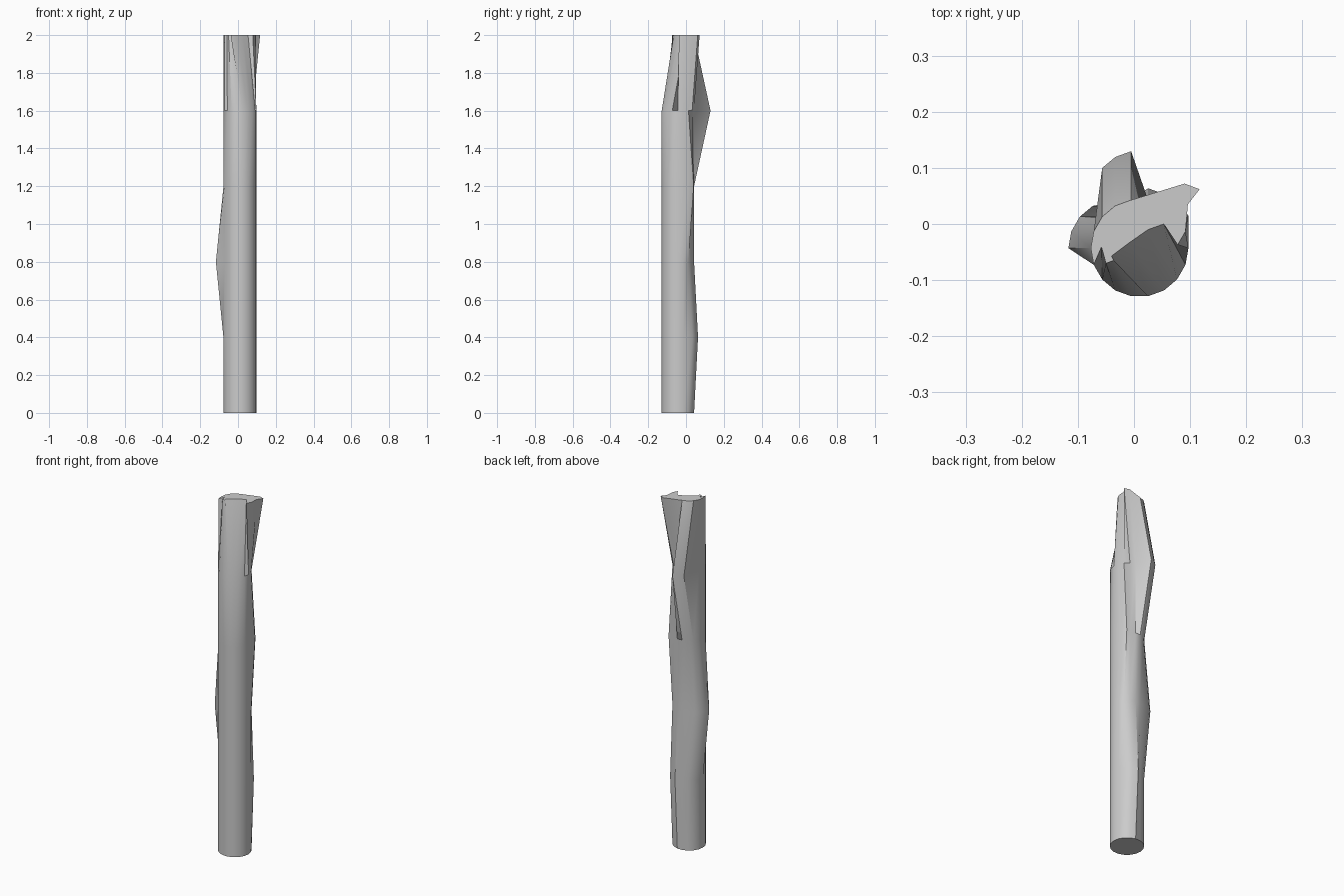
import bpy, bmesh
from math import cos, sin, radians

if "Cube" in bpy.data.objects:
    bpy.data.objects.remove(bpy.data.objects["Cube"])

SIDES, R, CX, CY, STEP = 18, 0.087, 0.01, -0.043, 0.4

# Knots pulled out of the plain trunk: level -> (angles, dx, dy)
knots = {
    1: ((40, 60, 80), 0.0, 0.021),
    2: ((120, 140, 160, 180), -0.04, 0.0),
    3: ((20, 40), 0.005, 0.028),
    4: ((100, 120, 140), 0.0, 0.087),
}

# Split, twisted rim at the top: angle -> x, y
rim = {
    0: (0.078, -0.037), 40: (0.096, 0.035), 60: (0.117, 0.062), 80: (0.09, 0.072),
    220: (-0.058, -0.041), 240: (-0.05, -0.07), 260: (-0.036, -0.065),
    280: (-0.04, -0.057), 300: (-0.008, -0.033),
    320: (0.025, -0.01), 340: (0.053, 0.0),
}

bm = bmesh.new()
rings = []
for level in range(6):
    angles, dx, dy = knots.get(level, ((), 0, 0))
    ring = []
    for i in range(SIDES):
        a = i * 360 // SIDES
        x, y = CX + R * cos(radians(a)), CY + R * sin(radians(a))
        if a in angles:
            x, y = x + dx, y + dy
        if level == 5:
            x, y = rim.get(a, (x, y))
        ring.append(bm.verts.new((x, y, level * STEP)))
    rings.append(ring)

# Bark walls
for lo, hi in zip(rings, rings[1:]):
    for i in range(SIDES):
        j = (i + 1) % SIDES
        bm.faces.new((lo[i], lo[j], hi[j], hi[i]))

# End caps
bm.faces.new(rings[0][::-1])
bm.faces.new(rings[-1])

mesh = bpy.data.meshes.new("trunk")
bm.to_mesh(mesh)
bm.free()
trunk = bpy.data.objects.new("trunk", mesh)
bpy.context.collection.objects.link(trunk)
bpy.context.view_layer.objects.active = trunk
trunk.select_set(True)
bpy.ops.object.shade_smooth_by_angle(angle=radians(35))
